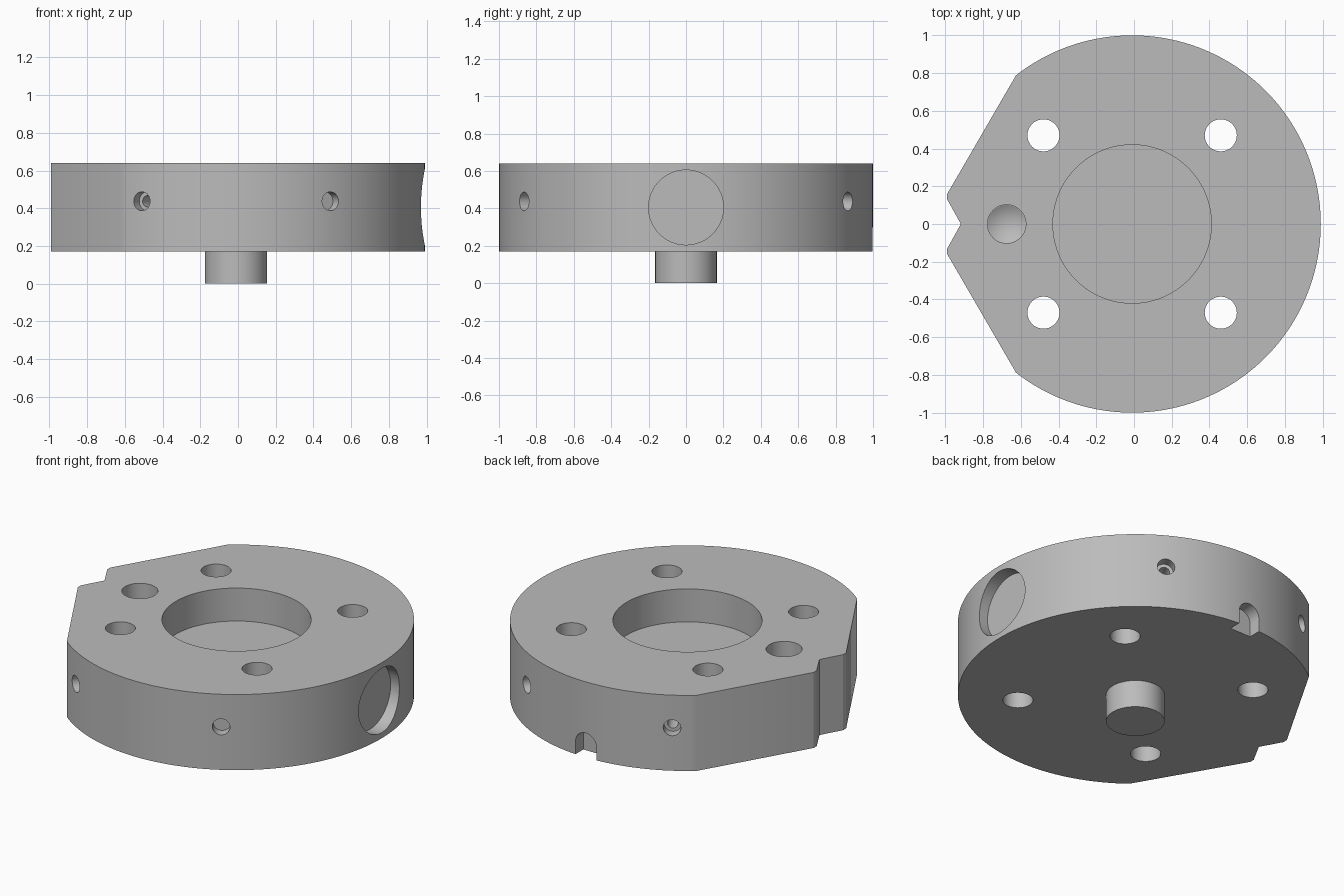
import bpy, bmesh
from math import cos, sin, pi, radians
from mathutils import Matrix, Vector

old = bpy.data.objects.get("Cube")
if old:
    bpy.data.objects.remove(old, do_unlink=True)

CX = -0.01            # axis of the disc
BOTTOM, TOP = 0.17, 0.64

grey = bpy.data.materials.new("metal grey")
grey.use_nodes = True
colour = (0.5, 0.5, 0.5, 1)
grey.diffuse_color = colour
grey.node_tree.nodes["Principled BSDF"].inputs["Base Color"].default_value = colour


def add_object(name, bm):
    bmesh.ops.recalc_face_normals(bm, faces=bm.faces)
    mesh = bpy.data.meshes.new(name)
    bm.to_mesh(mesh)
    bm.free()
    mesh.materials.append(grey)
    obj = bpy.data.objects.new(name, mesh)
    bpy.context.collection.objects.link(obj)
    return obj


def rod(name, start, end, r1, r2=None, sides=64):
    """Cylinder or cone running from start to end."""
    start, end = Vector(start), Vector(end)
    axis = end - start
    turn = axis.to_track_quat('Z', 'Y').to_matrix().to_4x4()
    bm = bmesh.new()
    bmesh.ops.create_cone(bm, cap_ends=True, segments=sides, radius1=r1,
                          radius2=r1 if r2 is None else r2, depth=axis.length,
                          matrix=Matrix.Translation((start + end) / 2) @ turn)
    bmesh.ops.remove_doubles(bm, verts=bm.verts, dist=1e-5)
    return add_object(name, bm)


def prism(name, points, z0, z1):
    bm = bmesh.new()
    face = bm.faces.new([bm.verts.new((x, y, z0)) for x, y in points])
    out = bmesh.ops.extrude_face_region(bm, geom=[face])
    moved = [v for v in out["geom"] if isinstance(v, bmesh.types.BMVert)]
    bmesh.ops.translate(bm, verts=moved, vec=(0, 0, z1 - z0))
    return add_object(name, bm)


def cut(body, cutter):
    cutter.hide_render = True
    mod = body.modifiers.new("cut", 'BOOLEAN')
    mod.operation = 'DIFFERENCE'
    mod.solver = 'EXACT'
    mod.object = cutter
    bpy.context.view_layer.update()
    graph = bpy.context.evaluated_depsgraph_get()
    mesh = bpy.data.meshes.new_from_object(body.evaluated_get(graph))
    body.modifiers.clear()
    body.data = mesh
    bpy.data.objects.remove(cutter, do_unlink=True)


# Disc outline: round, with two slanted flats and a V notch at -x
steps = 72
half = [(CX + cos(radians(128) * i / steps), sin(radians(128) * i / steps))
        for i in range(steps + 1)]
half += [(-0.99, 0.16), (-0.99, 0.13), (-0.918, 0)]
outline = half + [(x, -y) for x, y in reversed(half[1:-1])]
disc = prism("disc_body", outline, BOTTOM, TOP)

# Central recess
cut(disc, rod("recess_cutter", (CX, 0, 0.435), (CX, 0, 0.8), 0.42, sides=96))

# Four through holes
for sx in (-1, 1):
    for sy in (-1, 1):
        x, y = CX + sx * 0.47, sy * 0.47
        cut(disc, rod("bolt_cutter", (x, y, 0), (x, y, 0.8), 0.085, sides=48))

# Drilled blind hole with a conical bottom
cut(disc, rod("drill_cutter", (-0.675, 0, 0.42), (-0.675, 0, 0.8), 0.102))
cut(disc, rod("drill_tip_cutter", (-0.675, 0, 0.421), (-0.675, 0, 0.36), 0.102, 0))

# Round pocket in the +x side
cut(disc, rod("pocket_cutter", (0.91, 0, 0.405), (1.2, 0, 0.405), 0.2))

# Stepped radial holes
for angle in (60, 120, 240, 300):
    c, s = cos(radians(angle)), sin(radians(angle))
    for r, inner in ((0.05, 0.94), (0.03, 0.8)):
        cut(disc, rod("radial_cutter", (CX + c * inner, s * inner, 0.437),
                      (CX + c * 1.1, s * 1.1, 0.437), r, sides=32))

# Round-topped slot at the back, open at the bottom
arch = [(0.072 * cos(pi * i / 24), 0.25 + 0.072 * sin(pi * i / 24)) for i in range(25)]
arch += [(-0.072, 0.1), (0.072, 0.1)]
slot = prism("slot_cutter", arch, -1.1, -0.92)
slot.data.transform(Matrix.Translation((CX, 0, 0)) @ Matrix.Rotation(pi / 2, 4, 'X'))
cut(disc, slot)

# Stub shaft underneath
shaft = rod("stub_shaft", (CX, 0, 0), (CX, 0, BOTTOM + 0.02), 0.165)

bpy.ops.object.select_all(action='DESELECT')
for obj in (disc, shaft):
    obj.select_set(True)
bpy.context.view_layer.objects.active = disc
bpy.ops.object.shade_smooth_by_angle(angle=radians(25))
